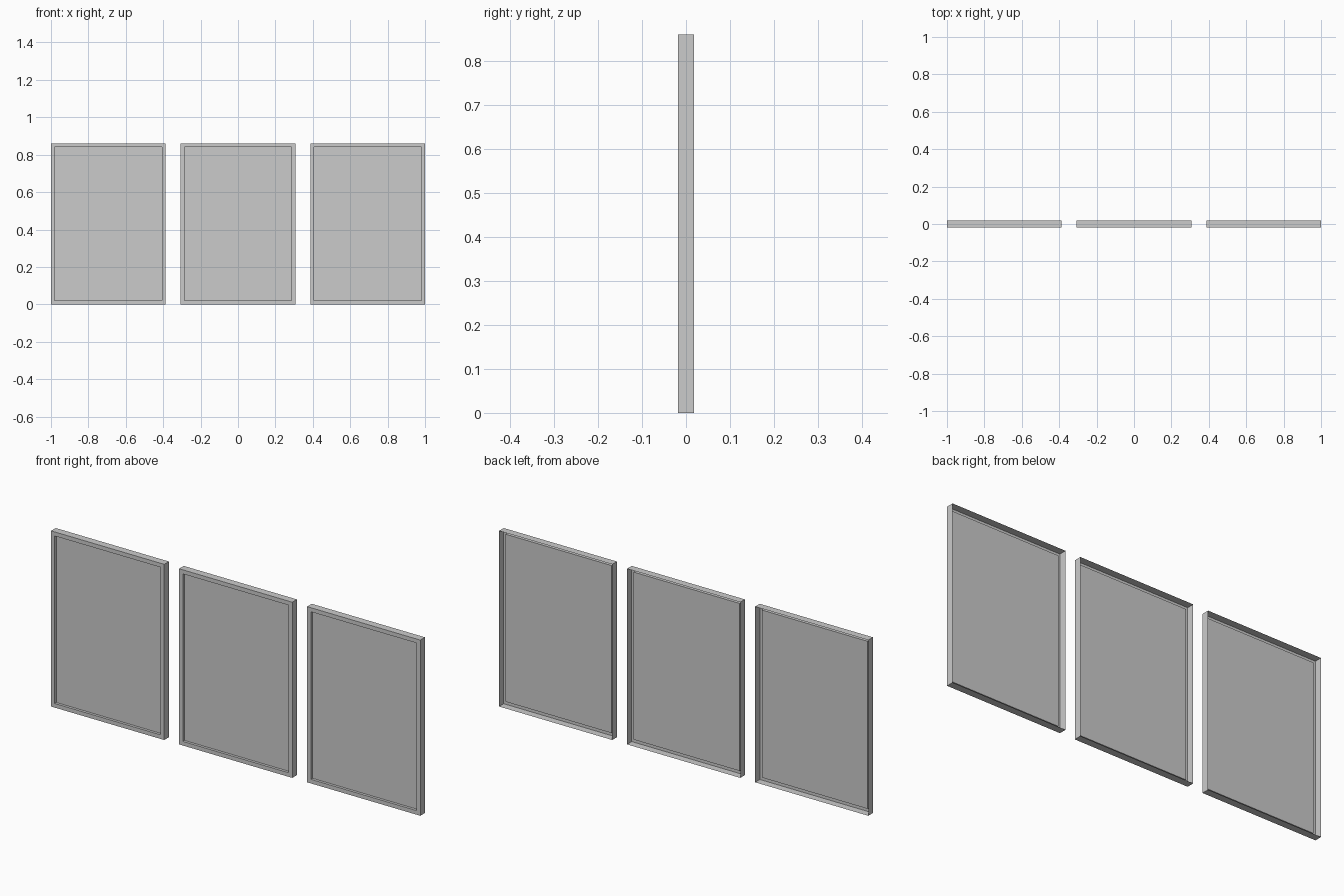
import bpy, bmesh

if "Cube" in bpy.data.objects:
    bpy.data.objects.remove(bpy.data.objects["Cube"])

W, H, D = 0.613, 0.86, 0.036   # outer size of one frame
LIP, RECESS = 0.02, 0.013      # front border width, depth of the picture
PITCH = (2 - W) / 2            # spacing between frames


def rect_loop(bm, inset, y):
    """Rectangle of vertices facing the front."""
    x, z0, z1 = W / 2 - inset, inset, H - inset
    return [bm.verts.new(p) for p in
            ((-x, y, z0), (x, y, z0), (x, y, z1), (-x, y, z1))]


def finish(bm, name, x):
    mesh = bpy.data.meshes.new(name)
    bm.to_mesh(mesh)
    bm.free()
    obj = bpy.data.objects.new(name, mesh)
    obj.location.x = x
    bpy.context.collection.objects.link(obj)


def make_frame(name, x):
    # thin folded moulding: outer wall, front lip, recess wall (open back)
    bm = bmesh.new()
    loops = [rect_loop(bm, i, y) for i, y in
             ((0, D / 2), (0, -D / 2), (LIP, -D / 2), (LIP, -D / 2 + RECESS))]
    for a, b in zip(loops, loops[1:]):
        for i in range(4):
            j = (i + 1) % 4
            bm.faces.new((a[i], a[j], b[j], b[i]))
    bmesh.ops.reverse_faces(bm, faces=bm.faces[:])
    finish(bm, name, x)


def make_picture(name, x):
    # flat panel at the bottom of the recess
    bm = bmesh.new()
    bm.faces.new(rect_loop(bm, LIP, -D / 2 + RECESS))
    finish(bm, name, x)


for side, k in (("left", -1), ("middle", 0), ("right", 1)):
    make_frame(side + "_frame", k * PITCH)
    make_picture(side + "_picture", k * PITCH)
